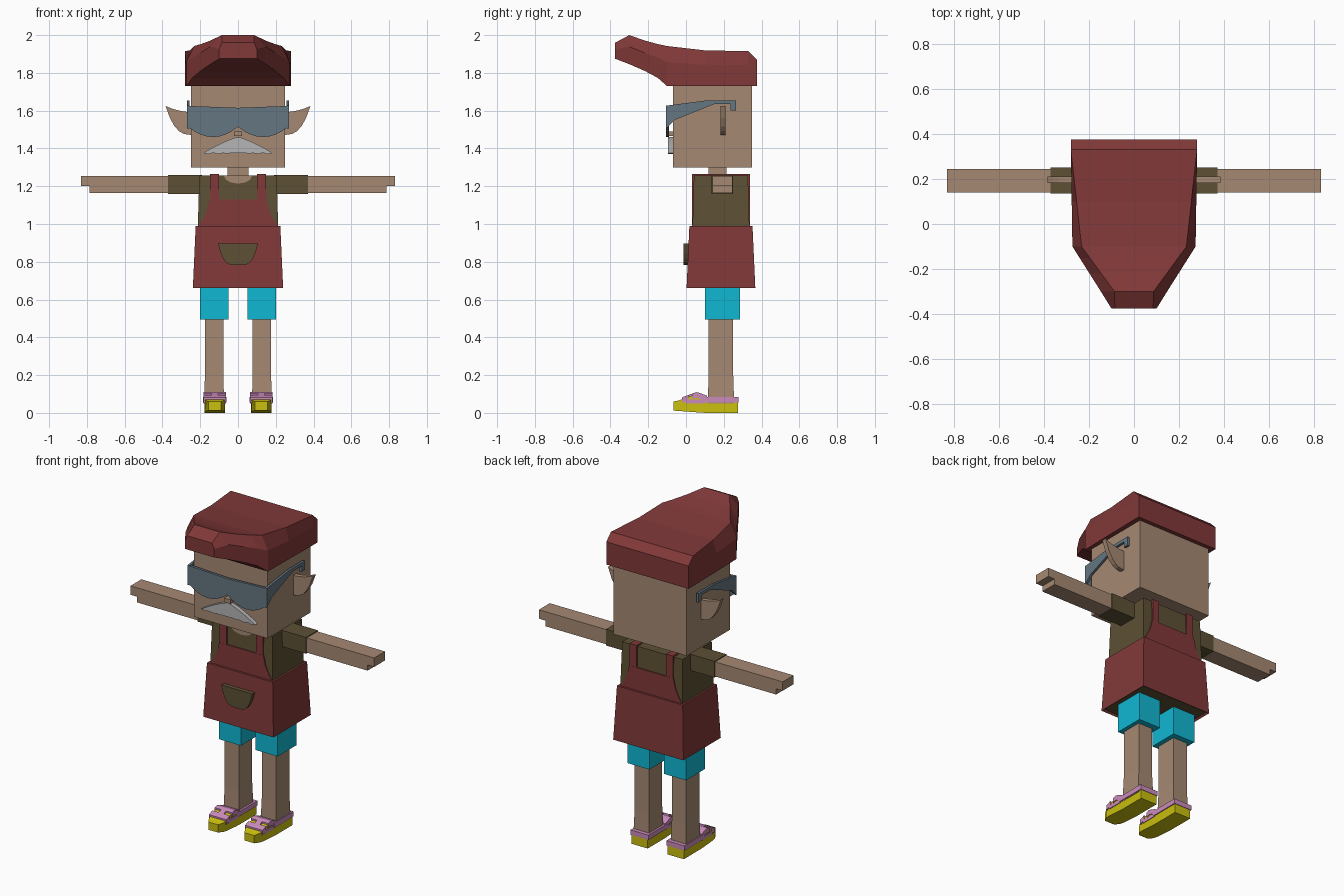
import bpy, bmesh, math

cube = bpy.data.objects.get("Cube")
if cube:
    bpy.data.objects.remove(cube, do_unlink=True)


def material(name, red, green, blue):
    made = bpy.data.materials.new(name)
    made.use_nodes = True
    made.diffuse_color = (red, green, blue, 1)
    made.node_tree.nodes["Principled BSDF"].inputs["Base Color"].default_value = made.diffuse_color
    return made


skin = material("skin", .38, .25, .17)
red = material("dark red", .22, .04, .04)
brown = material("olive brown", .11, .08, .035)
cyan = material("cyan", .005, .48, .65)
yellow = material("yellow", .6, .53, .005)
pink = material("pink", .6, .26, .5)
slate = material("slate grey", .13, .18, .22)
silver = material("silver grey", .46, .46, .47)


def loft(name, mat, rings, side=1):
    """Skin a closed solid through matching rings of points."""
    bm = bmesh.new()
    loops = [[bm.verts.new((x * side, y, z)) for x, y, z in ring] for ring in rings]
    for near, far in zip(loops, loops[1:]):
        for i in range(len(near)):
            bm.faces.new((near[i - 1], near[i], far[i], far[i - 1]))
    bm.faces.new(loops[0])
    bm.faces.new(loops[-1])
    bmesh.ops.remove_doubles(bm, verts=bm.verts, dist=.0001)
    bmesh.ops.recalc_face_normals(bm, faces=bm.faces)
    mesh = bpy.data.meshes.new(name)
    bm.to_mesh(mesh)
    bm.free()
    mesh.materials.append(mat)
    part = bpy.data.objects.new(name, mesh)
    bpy.context.collection.objects.link(part)
    return part


def box(name, mat, left, right, front, back, low, high, side=1, flare=0):
    """Box whose bottom is wider than its top by the flare on every side."""
    def ring(grow, z):
        return [(left - grow, front - grow, z), (right + grow, front - grow, z),
                (right + grow, back + grow, z), (left - grow, back + grow, z)]
    return loft(name, mat, [ring(flare, low), ring(0, high)], side)


def band(name, mat, start, end, top, bottom, near, far, axis="x", side=1, steps=16):
    """Plate between a top and a bottom curve, extruded from near to far."""
    along = [start + (end - start) * i / steps for i in range(steps + 1)]
    outline = [(u, top(u)) for u in along] + [(u, bottom(u)) for u in reversed(along)]
    if axis == "x":
        rings = [[(u, depth, z) for u, z in outline] for depth in (near, far)]
    else:
        rings = [[(depth, u, z) for u, z in outline] for depth in (near, far)]
    return loft(name, mat, rings, side)


def level(height):
    return lambda u: height


# Head, neck and nose
box("head", skin, -.25, .25, -.07, .35, 1.3, 1.8)
box("neck", skin, -.055, .055, .12, .215, 1.2, 1.32)
box("nose", skin, -.022, .022, -.105, -.06, 1.465, 1.49)


# Cap narrowing and rising toward the front peak
def cap_ring(y, drop):
    taper = max(0, (-.1 - y) / .275)
    rise = min(1, (.33 - y) / .63)
    width = .28 - .01 * max(0, rise) - .17 * taper
    crown = max(.085, width - .06 * max(0, rise))
    low = 1.73 + .145 * taper ** .7
    high = 1.915 + .085 * max(0, rise) ** 3 - drop
    middle = low + (high - low) * .6
    half = [(width, low), (width, middle), (crown, high)]
    return [(x, y, z) for x, z in half] + [(-x, y, z) for x, z in reversed(half)]


stations = [cap_ring(y, 0) for y in (.33, .1, -.1, -.15, -.22, -.3)]
loft("cap", red, [cap_ring(.375, .045)] + stations + [cap_ring(-.375, .04)])

# Moustache with a scalloped lower edge
band("moustache", silver, -.185, .185,
     lambda x: 1.46 - .085 * (abs(x) / .185) ** 1.3,
     lambda x: 1.37 + .035 * max(0, 1 - abs(x) / .05) + .006 * math.sin(x * 60) ** 2,
     -.095, -.06, steps=24)

# Glasses front with two rounded lenses
band("glasses_lenses", slate, -.265, .265,
     lambda x: 1.615 + .01 * abs(x) / .265,
     lambda x: 1.46 + .055 * (2 * abs(x) / .265 - 1) ** 2,
     -.105, -.09)

# Shirt and neckline
box("shirt", brown, -.205, .205, .042, .328, .9, 1.257, flare=.01)
band("neckline", skin, -.075, .075, level(1.257),
     lambda x: 1.257 - .042 * math.sqrt(max(0, 1 - (x / .075) ** 2)), .036, .05)

# Apron skirt with a recessed underside
apron = box("apron_skirt", red, -.224, .224, .018, .352, .66, .99, flare=.015)
apron.data.materials.append(brown)
bm = bmesh.new()
bm.from_mesh(apron.data)
under = [face for face in bm.faces if face.normal.z < -.9]
bmesh.ops.inset_region(bm, faces=under, thickness=.015, depth=-.01)
under[0].material_index = 1
bm.to_mesh(apron.data)
bm.free()

# Apron bib on the front and back of the shirt, and its pocket
band("apron_bib", red, -.21, .21,
     lambda x: 1.13 - .14 * (max(0, abs(x) - .15) / .06) ** .6,
     level(.98), .031, .339, steps=28)
band("pocket", brown, -.105, .105, level(.897),
     lambda x: .782 + .11 * (abs(x) / .105) ** 4, -.012, .02)


def instep(y):
    """Height of the shoe's upper surface."""
    return max(.06, min(.08 + .37 * y, .125 - .4 * y))


def strap_top(y):
    return instep(y) + .01


def strap_base(y):
    return instep(y) - .02


shoe_in, shoe_out = .068, .178

for side, label in ((1, "left_"), (-1, "right_")):
    # Ear and temple of the glasses
    band(label + "ear", skin, .24, .384,
         lambda x: 1.592 + .033 * ((x - .24) / .144) ** 2,
         lambda x: 1.472 + .153 * ((x - .24) / .144) ** 3,
         .182, .21, side=side, steps=6)
    band(label + "temple", slate, -.105, .265,
         lambda y: min(1.655, 1.64 + .13 * y),
         lambda y: min(1.635, 1.575 + .4 * y, 1.61 + y),
         .256, .27, axis="y", side=side)
    box(label + "temple_hook", slate, .256, .27, .235, .265, 1.6, 1.65, side)

    # Arm and apron strap
    box(label + "sleeve", brown, .19, .37, .135, .25, 1.16, 1.26, side)
    box(label + "arm", skin, .36, .785, .14, .245, 1.165, 1.255, side)
    box(label + "hand", skin, .78, .83, .14, .245, 1.2, 1.255, side)
    box(label + "apron_strap", red, .1, .147, .032, .338, 1.12, 1.266, side)

    # Leg
    box(label + "short", cyan, .05, .2, .1, .285, .495, .69, side)
    box(label + "leg", skin, .078, .175, .12, .25, .2, .52, side)
    box(label + "ankle", skin, .078, .175, .12, .25, .05, .2, side, flare=.005)

    # Shoe with a narrowed toe
    shoe = band(label + "shoe", yellow, -.065, .275, instep,
                lambda y: .012 * max(0, .1 - y) / .165,
                shoe_in, shoe_out, axis="y", side=side, steps=12)
    middle = side * (shoe_in + shoe_out) / 2
    for vert in shoe.data.vertices:
        if vert.co.y < -.03:
            vert.co.x += (middle - vert.co.x) * (.4 if vert.co.y < -.06 else .1)

    # Shoe trim
    box(label + "shoe_collar", pink, shoe_in - .006, shoe_out + .006,
        .09, .278, .055, .085, side)
    for part, front, back in (("toe_strap", -.022, .012), ("ankle_strap", .035, .11)):
        band(label + part, pink, front, back, strap_top, strap_base,
             shoe_in - .005, shoe_out + .005, axis="y", side=side, steps=4)
    band(label + "instep_strip", pink, -.01, .05, strap_top, strap_base,
         .105, .14, axis="y", side=side, steps=4)
    box(label + "shoe_rim", pink, shoe_in - .004, shoe_out + .004, 0, .1, .05, .07, side)
